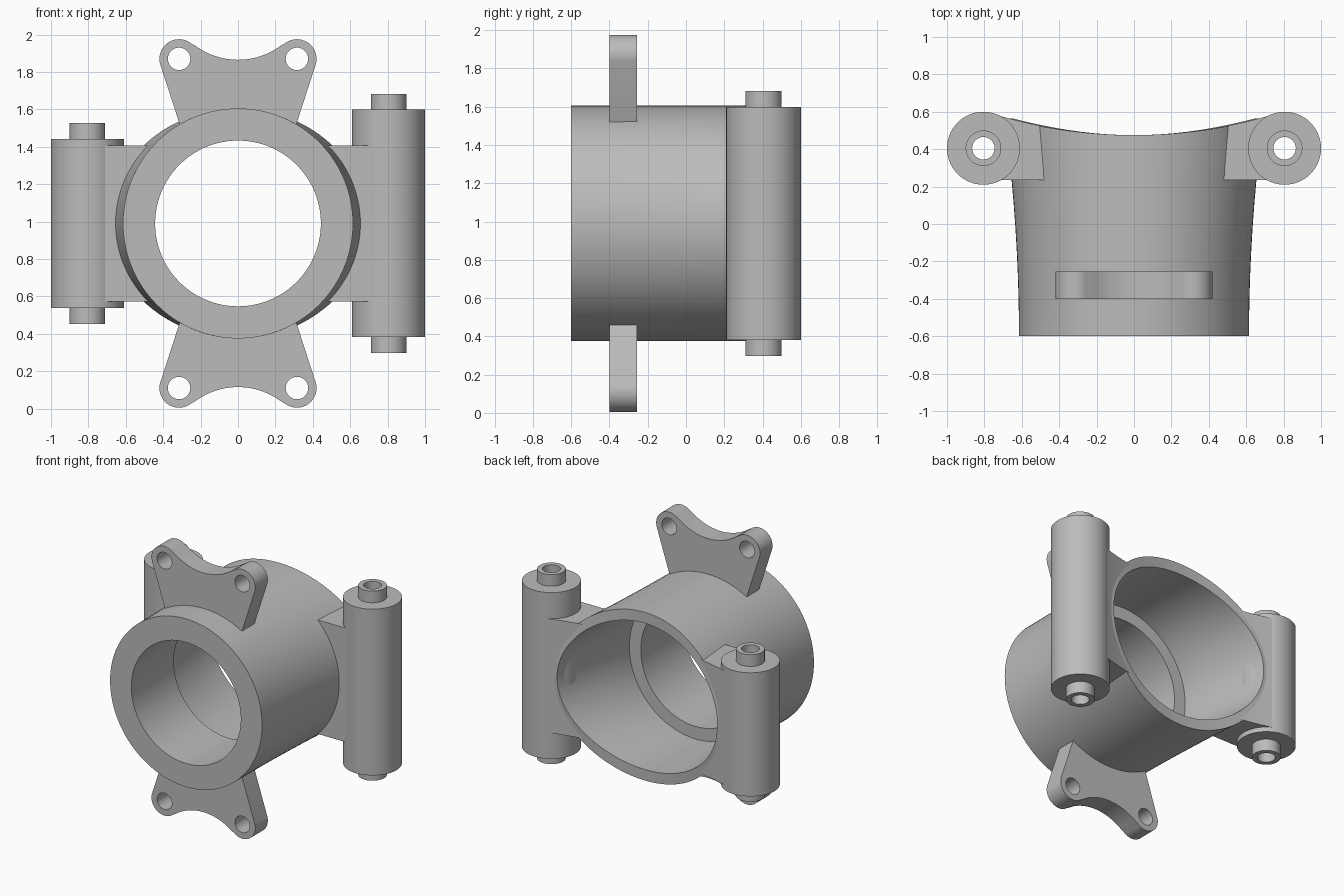
import bpy, bmesh
from math import sin, cos, pi, radians, sqrt

if "Cube" in bpy.data.objects:
    bpy.data.objects.remove(bpy.data.objects["Cube"])

MID = 0.99                      # height of the tube axis
FRONT = -0.6
grey = bpy.data.materials.new("plain grey")
grey.use_nodes = True
colour = (0.5, 0.5, 0.5, 1)
grey.diffuse_color = colour
grey.node_tree.nodes["Principled BSDF"].inputs["Base Color"].default_value = colour


def finish(obj):
    obj.data.materials.clear()
    obj.data.materials.append(grey)
    bpy.ops.object.select_all(action="DESELECT")
    obj.select_set(True)
    bpy.context.view_layer.objects.active = obj
    bpy.ops.object.shade_smooth_by_angle(angle=radians(30))


def loft(name, rings, close_ends):
    """Skin a list of equal closed rings; join last to first or cap the ends."""
    bm = bmesh.new()
    rows = [[bm.verts.new(p) for p in ring] for ring in rings]
    pairs = list(zip(rows, rows[1:]))
    if not close_ends:
        pairs.append((rows[-1], rows[0]))
    for a, b in pairs:
        for i in range(len(a)):
            j = (i + 1) % len(a)
            bm.faces.new((a[i], a[j], b[j], b[i]))
    if close_ends:
        bm.faces.new(rows[0])
        bm.faces.new(rows[-1])
    bmesh.ops.recalc_face_normals(bm, faces=bm.faces)
    mesh = bpy.data.meshes.new(name)
    bm.to_mesh(mesh)
    bm.free()
    obj = bpy.data.objects.new(name, mesh)
    bpy.context.collection.objects.link(obj)
    finish(obj)


# Shape rules: concave back, and half widths that flare sideways to the rear
def back(x):
    return 0.475 + x * x / 5


def outer(y):
    return 0.615 + 0.04 * ((y - FRONT) / 0.84) ** 2


STEP = -0.11


def inner(y):
    return 0.535 + 0.11 * (max(y - STEP, 0) / 0.66) ** 1.3


# Tube body with a stepped bore
def tube_ring(start, t, width, height, n=128):
    ring = []
    for i in range(n):
        a = 2 * pi * i / n
        y = start + t * (back(0.67 * cos(a)) - start)
        ring.append((width(y) * cos(a), y, MID + height * sin(a)))
    return ring


def narrow(y):
    return 0.443


steps = [i / 10 for i in range(11)]
rings = [tube_ring(FRONT, t, outer, 0.615) for t in steps]
rings += [tube_ring(STEP, t, inner, 0.535) for t in reversed(steps)]
rings += [tube_ring(STEP, 0, narrow, 0.443), tube_ring(FRONT, 0, narrow, 0.443)]
loft("tube_body", rings, False)


# Side bridges, rooted inside the tube wall
def bridge(name, side):
    y0, x1, half = 0.235, 0.725, 0.417
    rings = []
    for k in range(17):
        dz = half * (k / 8 - 1)
        f = sqrt(1 - (dz / 0.575) ** 2)

        def root(y):
            return f * (outer(y) + inner(y)) / 2

        xb = root(back(0.66 * f))
        plan = [(x1, y0)]
        plan += [(x, back(x)) for x in (x1 + (xb - x1) * i / 8 for i in range(9))]
        yb = back(xb)
        plan += [(root(y), y) for y in (yb + (y0 - yb) * i / 4 for i in range(1, 5))]
        rings.append([(side * x, y, MID + dz) for x, y in plan])
    loft(name, rings, True)


# Hinge barrels: drilled cylinders with a thin collar at each end
def barrel(name, side, body_half, collar_half):
    profile = [(0.06, -collar_half), (0.095, -collar_half), (0.095, -body_half),
               (0.195, -body_half)]
    profile += [(r, -z) for r, z in reversed(profile)]
    n = 64
    rings = []
    for i in range(n):
        a = 2 * pi * i / n
        rings.append([(side * 0.805 + r * cos(a), 0.405 + r * sin(a), MID + z)
                      for r, z in profile])
    loft(name, rings, False)


bridge("left_bridge", 1)
bridge("right_bridge", -1)
barrel("left_barrel", 1, 0.608, 0.693)
barrel("right_barrel", -1, 0.452, 0.538)


# Mounting ears: plate with two rounded, drilled corners and a scooped edge
def arc(cx, cz, r, start, end, n):
    return [(cx + r * cos(radians(start + (end - start) * i / n)),
             cz + r * sin(radians(start + (end - start) * i / n))) for i in range(n + 1)]


def ear(name, up):
    ex, ez = 0.315, 0.88
    right_half = [(0.3, 0.5), (0.315, 0.54)] + arc(ex, ez, 0.105, -17, 130, 20)
    right_half += arc(0, 1.259, 0.384, -50, -90, 12)[1:]
    outline = right_half + [(-x, z) for x, z in reversed(right_half[:-1])]
    hole = arc(ex, ez, 0.06, 0, 360, 40)[:-1]
    curve = bpy.data.curves.new(name, "CURVE")
    curve.dimensions = "2D"
    curve.fill_mode = "BOTH"
    curve.extrude = 0.0725
    for loop in (outline, hole, [(-x, z) for x, z in hole]):
        spline = curve.splines.new("POLY")
        spline.points.add(len(loop) - 1)
        for point, (x, z) in zip(spline.points, loop):
            point.co = (x, up * z, 0, 1)
        spline.use_cyclic_u = True
    obj = bpy.data.objects.new(name, curve)
    obj.location = (0, -0.3275, MID)
    obj.rotation_euler = (pi / 2, 0, 0)
    bpy.context.collection.objects.link(obj)
    bpy.ops.object.select_all(action="DESELECT")
    obj.select_set(True)
    bpy.context.view_layer.objects.active = obj
    bpy.ops.object.convert(target="MESH")
    obj = bpy.context.view_layer.objects.active
    bm = bmesh.new()
    bm.from_mesh(obj.data)
    bmesh.ops.remove_doubles(bm, verts=bm.verts, dist=0.0005)
    bmesh.ops.recalc_face_normals(bm, faces=bm.faces)
    bm.to_mesh(obj.data)
    bm.free()
    finish(obj)


ear("upper_ear", 1)
ear("lower_ear", -1)
